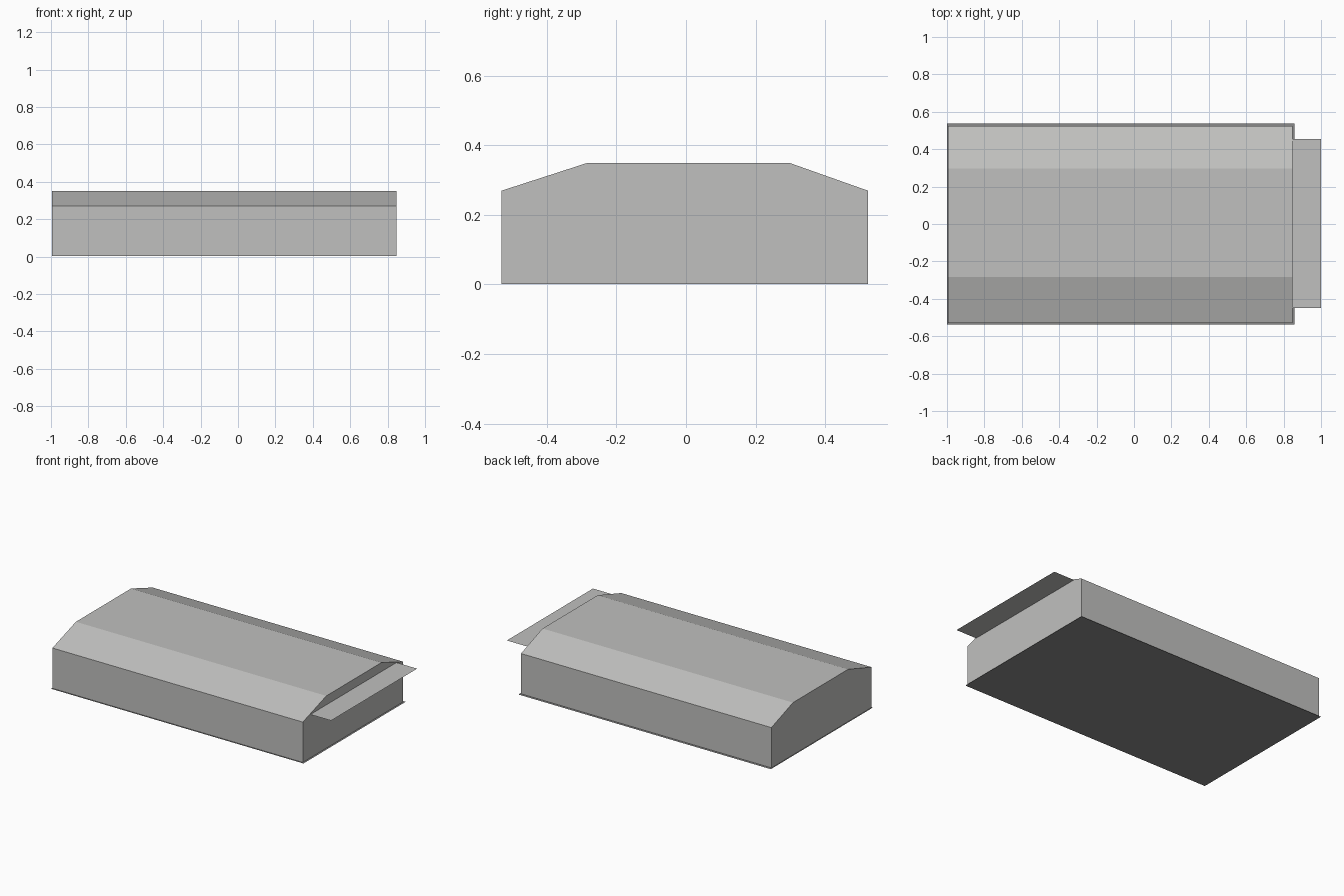
import bpy, bmesh

if "Cube" in bpy.data.objects:
    bpy.data.objects.remove(bpy.data.objects["Cube"])


def material(name, rgb):
    mat = bpy.data.materials.new(name)
    mat.diffuse_color = (*rgb, 1)
    mat.use_nodes = True
    mat.node_tree.nodes["Principled BSDF"].inputs["Base Color"].default_value = mat.diffuse_color
    return mat


light_grey = material("light_grey", (0.53, 0.53, 0.52))
dark_grey = material("dark_grey", (0.255, 0.255, 0.255))


def make_object(name, bm, mat):
    mesh = bpy.data.meshes.new(name)
    bm.to_mesh(mesh)
    bm.free()
    mesh.materials.append(mat)
    obj = bpy.data.objects.new(name, mesh)
    bpy.context.collection.objects.link(obj)
    return obj


def extrude_x(name, profile, x0, x1, mat):
    """Closed (y, z) profile swept along x."""
    bm = bmesh.new()
    face = bm.faces.new([bm.verts.new((x0, y, z)) for y, z in profile])
    new = bmesh.ops.extrude_face_region(bm, geom=[face])["geom"]
    bmesh.ops.translate(bm, vec=(x1 - x0, 0, 0),
                        verts=[g for g in new if isinstance(g, bmesh.types.BMVert)])
    bmesh.ops.recalc_face_normals(bm, faces=bm.faces)
    return make_object(name, bm, mat)


def sheet(name, x0, x1, y0, y1, z, mat):
    """Single flat horizontal panel."""
    bm = bmesh.new()
    bm.faces.new([bm.verts.new((x, y, z))
                  for x, y in ((x0, y0), (x1, y0), (x1, y1), (x0, y1))])
    return make_object(name, bm, mat)


# Hall with chamfered roof
extrude_x("hall", [(-0.53, 0.002), (0.523, 0.002), (0.523, 0.27),
                   (0.297, 0.35), (-0.283, 0.35), (-0.53, 0.27)],
          -0.995, 0.848, light_grey)

# Dark floor sheet, slightly wider than the hall
sheet("floor_sheet", -1.0, 0.858, -0.537, 0.537, 0.0, dark_grey)

# Flat canopy over the right-hand end
sheet("canopy", 0.848, 1.0, -0.45, 0.455, 0.29, light_grey)
